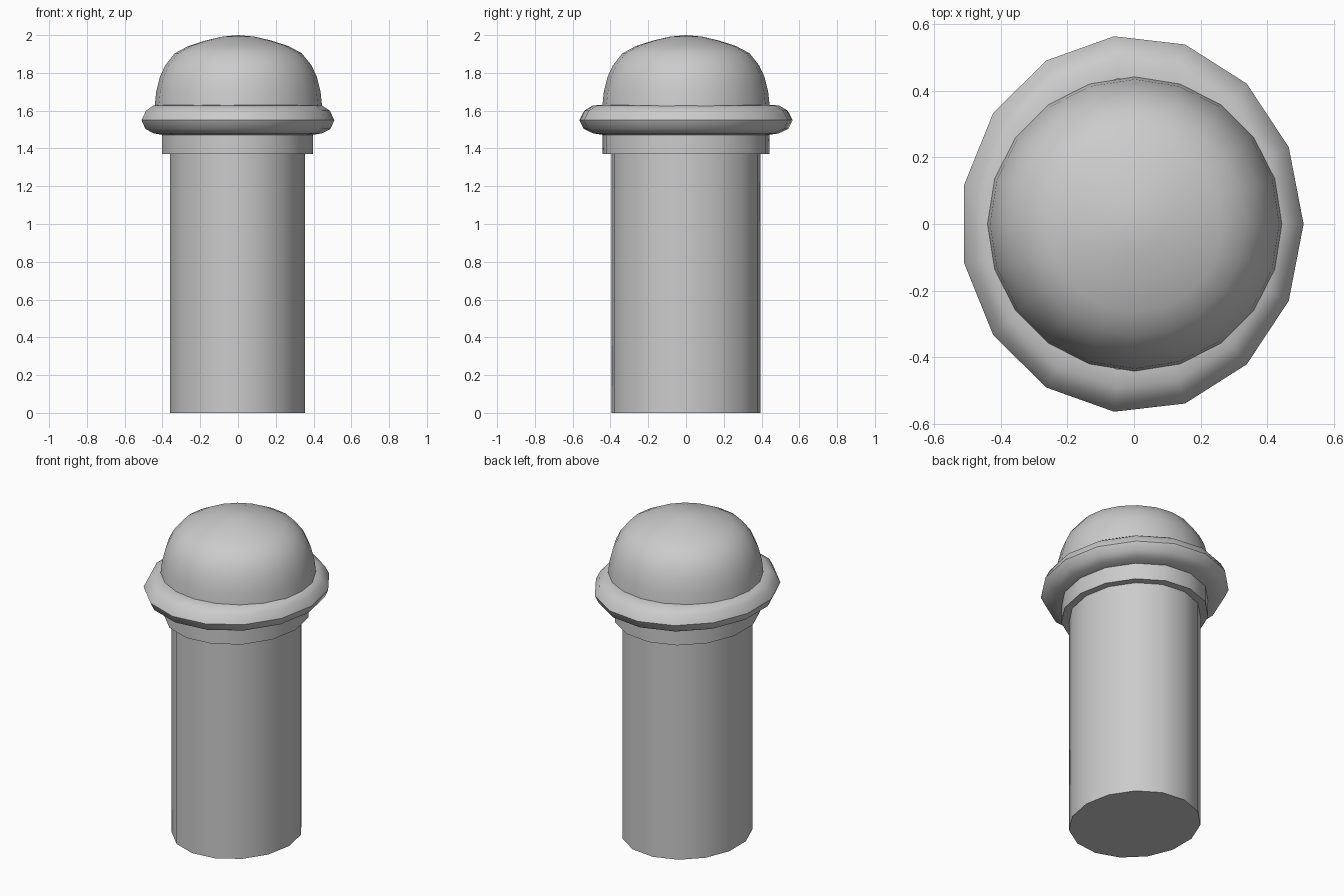
import bpy, bmesh
from math import sin, cos, pi, radians

if "Cube" in bpy.data.objects:
    bpy.data.objects.remove(bpy.data.objects["Cube"])


def lathe(name, profile, sides, cx=0.0, sy=1.0, cap_bottom=False):
    """Revolve a (radius, z) profile, listed bottom to top, about the z axis."""
    bm = bmesh.new()
    rings = []
    for r, z in profile:
        if r == 0:
            rings.append([bm.verts.new((cx, 0, z))])
        else:
            rings.append([bm.verts.new((cx + r * cos(2 * pi * i / sides),
                                        sy * r * sin(2 * pi * i / sides), z))
                          for i in range(sides)])
    for a, b in zip(rings, rings[1:]):
        for i in range(sides):
            j = (i + 1) % sides
            if len(b) == 1:
                bm.faces.new((a[i], a[j], b[0]))
            else:
                bm.faces.new((a[i], a[j], b[j], b[i]))
    if cap_bottom:
        bm.faces.new(rings[0][::-1])
    bm.normal_update()
    mesh = bpy.data.meshes.new(name)
    bm.to_mesh(mesh)
    bm.free()
    obj = bpy.data.objects.new(name, mesh)
    bpy.context.collection.objects.link(obj)
    bpy.ops.object.select_all(action='DESELECT')
    obj.select_set(True)
    bpy.context.view_layer.objects.active = obj
    bpy.ops.object.shade_smooth_by_angle(angle=radians(40))
    return obj


# Slightly oval fifteen-sided parts: shaft, collar and rounded rim
OVAL = dict(sides=15, cx=-0.006, sy=1.1)
lathe("shaft", [(0.361, 0), (0.361, 1.37)], cap_bottom=True, **OVAL)
lathe("collar", [(0.361, 1.37), (0.404, 1.37), (0.404, 1.472)], **OVAL)
lathe("rim", [(0.404, 1.472), (0.45, 1.48), (0.495, 1.503), (0.516, 1.55),
              (0.492, 1.6), (0.45, 1.628), (0.40, 1.63)], **OVAL)

# Round twenty-sided domed cap
lathe("dome", [(0.443, 1.625), (0.435, 1.70), (0.415, 1.78), (0.387, 1.84),
               (0.336, 1.904), (0.265, 1.942), (0.175, 1.971),
               (0.085, 1.992), (0, 2.0)], sides=20, cx=0.002)
